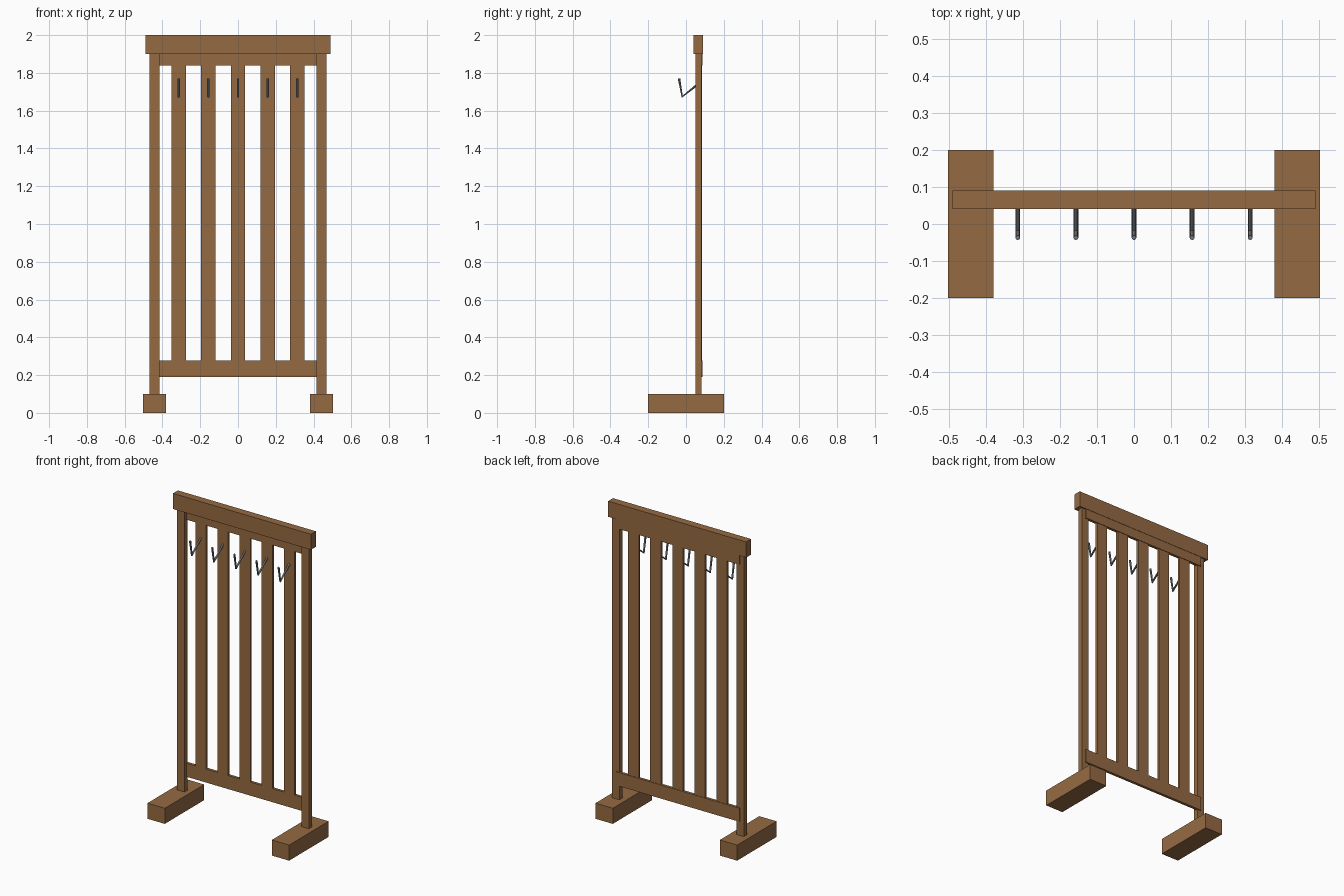
import bpy
from mathutils import Vector

cube = bpy.data.objects.get("Cube")
if cube:
    bpy.data.objects.remove(cube, do_unlink=True)


def material(name, color):
    mat = bpy.data.materials.new(name)
    mat.use_nodes = True
    mat.diffuse_color = color
    mat.node_tree.nodes["Principled BSDF"].inputs["Base Color"].default_value = color
    return mat


wood = material("brown wood", (0.30, 0.145, 0.055, 1))
metal = material("grey metal", (0.19, 0.21, 0.23, 1))


def box(name, x, y, z):
    """Wooden board given by its (low, high) range on each axis."""
    ranges = (x, y, z)
    bpy.ops.mesh.primitive_cube_add(size=1, location=[(a + b) / 2 for a, b in ranges])
    obj = bpy.context.object
    obj.name = name
    obj.scale = [b - a for a, b in ranges]
    bpy.ops.object.transform_apply(location=False, rotation=False, scale=True)
    obj.data.materials.append(wood)
    return obj


def hook(name, x):
    """Bent metal rod in the shape of a V."""
    curve = bpy.data.curves.new(name, "CURVE")
    curve.dimensions = "3D"
    curve.bevel_depth = 0.0065
    curve.bevel_resolution = 2
    curve.use_fill_caps = True
    path = [Vector((x, 0.075, 1.75)), Vector((x, -0.02, 1.674)), Vector((x, -0.037, 1.77))]
    spline = curve.splines.new("POLY")
    spline.points.add(len(path) - 1)
    for point, co in zip(spline.points, path):
        point.co = (*co, 1)
    curve.materials.append(metal)
    obj = bpy.data.objects.new(name, curve)
    bpy.context.collection.objects.link(obj)
    # Turn the rod into a mesh
    bpy.ops.object.select_all(action="DESELECT")
    obj.select_set(True)
    bpy.context.view_layer.objects.active = obj
    bpy.ops.object.convert(target="MESH")
    bpy.ops.object.shade_smooth_by_angle()


# Feet and posts on both sides
for side, s in (("left", 1), ("right", -1)):
    box(f"{side}_foot", sorted((s * 0.38, s * 0.503)), (-0.2, 0.2), (0, 0.1))
    box(f"{side}_post", sorted((s * 0.415, s * 0.468)), (0.05, 0.082), (0.1, 1.9))

# Top beam and the two rails
box("top_beam", (-0.49, 0.49), (0.04, 0.09), (1.9, 2.0))
box("upper_rail", (-0.44, 0.44), (0.07, 0.088), (1.84, 1.9))
box("lower_rail", (-0.44, 0.44), (0.07, 0.088), (0.19, 0.277))

# Slats, each carrying one hook
for i in range(5):
    x = (i - 2) * 0.157
    box(f"slat_{i + 1}", (x - 0.038, x + 0.038), (0.07, 0.085), (0.277, 1.84))
    hook(f"hook_{i + 1}", x)
